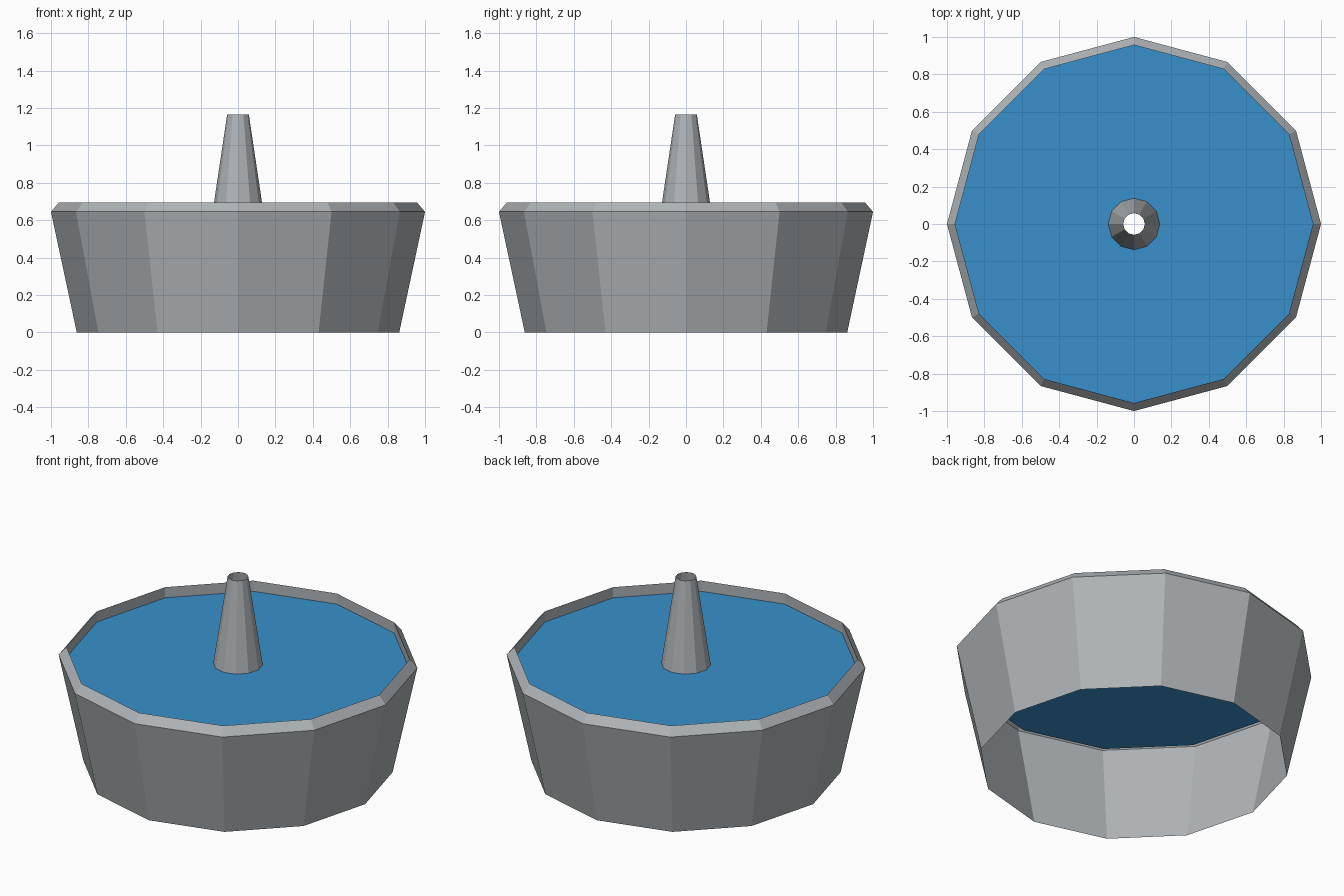
import bpy, bmesh, math

if "Cube" in bpy.data.objects:
    bpy.data.objects.remove(bpy.data.objects["Cube"])

SIDES = 12
WATER_Z = 0.63


def material(name, rgb):
    m = bpy.data.materials.new(name)
    m.diffuse_color = (*rgb, 1.0)
    m.use_nodes = True
    m.node_tree.nodes["Principled BSDF"].inputs["Base Color"].default_value = m.diffuse_color
    return m


def lathe(name, profile, mat):
    """Spin (radius, z) points into an open flat-faced shell.
    Profiles running upward on the outside give outward normals."""
    bm = bmesh.new()
    rings = []
    for r, z in profile:
        rings.append([bm.verts.new((r * math.cos(2 * math.pi * i / SIDES),
                                    r * math.sin(2 * math.pi * i / SIDES), z))
                      for i in range(SIDES)])
    for a, b in zip(rings, rings[1:]):
        for i in range(SIDES):
            j = (i + 1) % SIDES
            bm.faces.new((a[i], a[j], b[j], b[i]))
    mesh = bpy.data.meshes.new(name)
    bm.to_mesh(mesh)
    bm.free()
    mesh.materials.append(mat)
    obj = bpy.data.objects.new(name, mesh)
    bpy.context.collection.objects.link(obj)
    return obj


stone = material("grey stone", (0.43, 0.46, 0.48))
blue = material("water blue", (0.04, 0.28, 0.60))

# Basin: flared wall, bevelled rim, short inner lip; open underneath
lathe("basin", [(0.862, 0), (1.0, 0.645), (0.957, 0.695), (0.957, WATER_Z)], stone)

# Water sheet with a hole where the spout passes
lathe("water", [(0.957, WATER_Z), (0.138, WATER_Z)], blue)

# Hollow tapered spout
lathe("spout", [(0.138, WATER_Z), (0.058, 1.165)], stone)
